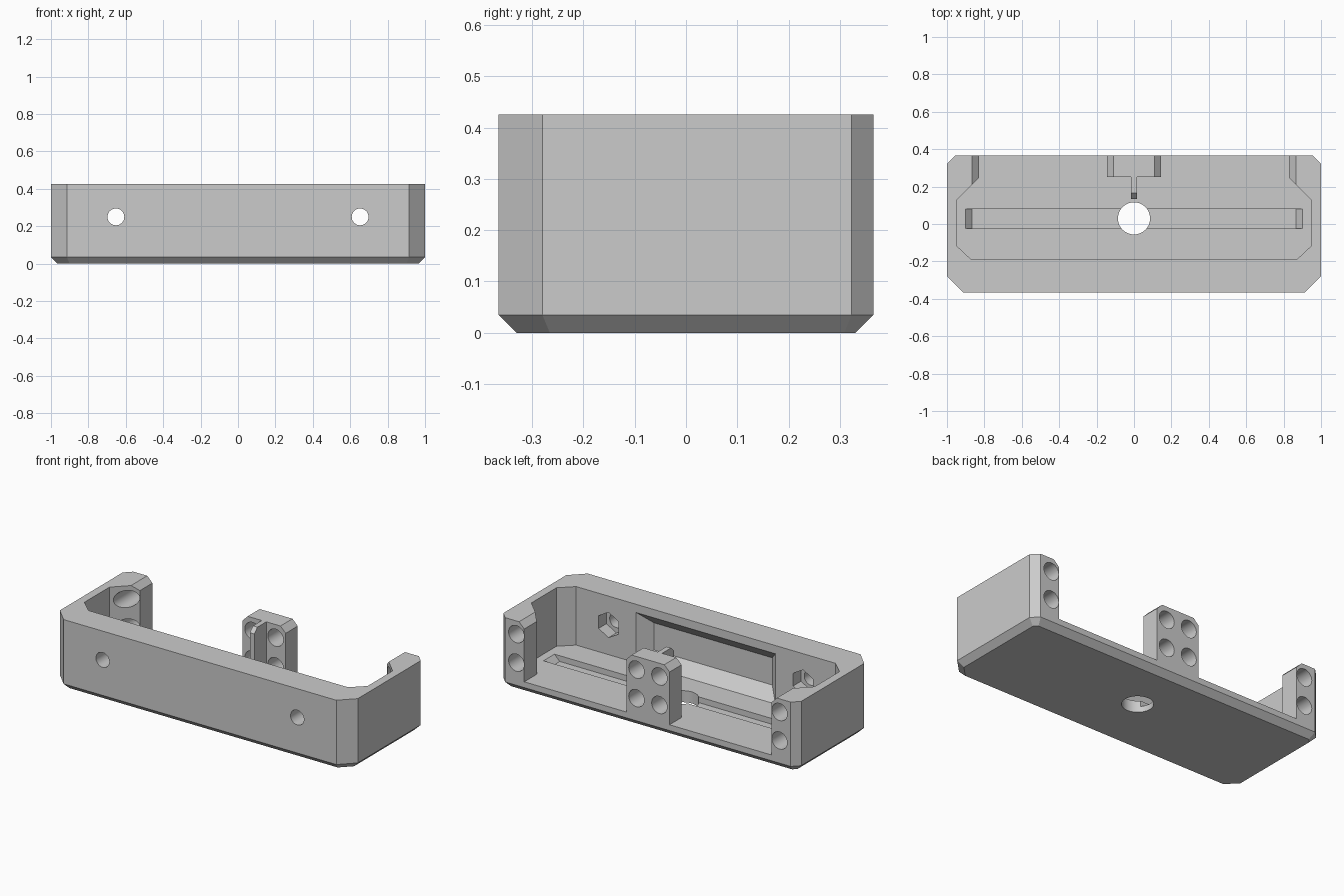
import bpy, bmesh, math
from mathutils import Vector

default = bpy.data.objects.get("Cube")
if default:
    bpy.data.objects.remove(default, do_unlink=True)

grey = bpy.data.materials.new("light_grey_plastic")
grey.use_nodes = True
colour = (0.6, 0.6, 0.6, 1)
grey.diffuse_color = colour
grey.node_tree.nodes["Principled BSDF"].inputs["Base Color"].default_value = colour

HALF_X, HALF_Y, TOP, FLOOR, BEVEL = 1.0, 0.365, 0.425, 0.07, 0.035
WALL_Y = -0.19  # inner surface of the front wall


def loft(name, loops):
    """Closed solid through matching loops of 3D points."""
    bm = bmesh.new()
    rings = [[bm.verts.new(p) for p in loop] for loop in loops]
    n = len(rings[0])
    for a, b in zip(rings, rings[1:]):
        for i in range(n):
            j = (i + 1) % n
            bm.faces.new((a[i], a[j], b[j], b[i]))
    bm.faces.new(rings[0])
    bm.faces.new(rings[-1])
    bmesh.ops.recalc_face_normals(bm, faces=bm.faces)
    mesh = bpy.data.meshes.new(name)
    bm.to_mesh(mesh)
    bm.free()
    mesh.materials.append(grey)
    obj = bpy.data.objects.new(name, mesh)
    bpy.context.collection.objects.link(obj)
    return obj


def prism(name, profile, axis, start, end):
    """Extrude a 2D profile along axis x, y or z."""
    place = {"x": lambda a, b, t: (t, a, b),
             "y": lambda a, b, t: (a, t, b),
             "z": lambda a, b, t: (a, b, t)}[axis]
    return loft(name, [[place(a, b, t) for a, b in profile] for t in (start, end)])


def ring(u, v, radius, sides):
    return [(u + radius * math.sin(math.tau * i / sides),
             v + radius * math.cos(math.tau * i / sides)) for i in range(sides)]


def mirrored(half):
    """Complete a right-hand profile with its mirror image."""
    return half + [(-x, y) for x, y in reversed(half)]


def rect(x, low, high):
    return mirrored([(x, low), (x, high)])


def cut(target, cutters):
    bpy.context.view_layer.objects.active = target
    for cutter in cutters:
        mod = target.modifiers.new("cut", "BOOLEAN")
        mod.operation, mod.solver, mod.object = "DIFFERENCE", "EXACT", cutter
        bpy.ops.object.modifier_apply(modifier=mod.name)
        bpy.data.objects.remove(cutter, do_unlink=True)


def smooth(obj):
    bpy.ops.object.select_all(action="DESELECT")
    obj.select_set(True)
    bpy.context.view_layer.objects.active = obj
    bpy.ops.object.shade_smooth_by_angle(angle=math.radians(25))


# Tray body with chamfered corners and lower edge
def outline(inset, z):
    x, y = HALF_X - inset, HALF_Y - inset
    front, back = (c - 0.586 * inset for c in (0.085, 0.042))
    half = [(x - front, -y), (x, front - y), (x, y - back), (x - back, y)]
    return [(a, b, z) for a, b in mirrored(half)]


tray = loft("tray_body", [outline(BEVEL, 0), outline(0, BEVEL), outline(0, TOP)])

# Main pocket, open at the back, with chamfered upper edges on the corner posts
pocket = prism("pocket_cutter", mirrored([
    (0.87, WALL_Y), (0.95, -0.115), (0.95, 0.125), (0.83, 0.245), (0.83, 0.5)]),
    "z", FLOOR, 0.6)
mouth = prism("mouth_cutter", mirrored([
    (0.83, 0.3), (0.83, TOP - BEVEL), (0.9, TOP + BEVEL)]), "y", 0.2, 0.5)

# Shallow floor slot with sloped ends, and the round floor opening
slot = prism("slot_cutter", mirrored([(0.865, 0.035), (0.9, FLOOR), (0.9, 0.1)]),
             "y", -0.025, 0.08)
opening = prism("opening_cutter", ring(0, 0.03, 0.086, 48), "z", -0.1, 0.2)

# Sloped recess inside the front wall
depth = 0.07
recess = loft("recess_cutter", [
    [(x, y, z) for x, z in rect(w, low, high)] for y, w, low, high in (
        (WALL_Y + 0.02, 0.467, FLOOR, 0.375),
        (WALL_Y, 0.467, FLOOR, 0.375),
        (WALL_Y - depth, 0.467 - depth, FLOOR + depth, 0.375 - depth))])
cutters = [pocket, mouth, slot, opening, recess]

# Front screw holes with hexagonal nut seats, and holes in the corner posts
for side in (-1, 1):
    x = side * 0.653
    cutters.append(prism("screw_cutter", ring(x, 0.25, 0.045, 32), "y", -0.5, -0.1))
    cutters.append(prism("nut_cutter", ring(x, 0.25, 0.077, 6), "y", WALL_Y - 0.075, -0.1))
    for z in (0.172, 0.345):
        cutters.append(prism("post_hole_cutter", ring(side * 0.883, z, 0.052, 32),
                             "y", 0.1, 0.5))
cut(tray, cutters)
smooth(tray)

# Central post with chamfered top and four through holes
post = prism("centre_post", mirrored([
    (0.145, FLOOR), (0.145, TOP - BEVEL), (0.11, TOP)]), "y", 0.25, HALF_Y)
cut(post, [prism("post_hole_cutter", ring(x, z, 0.052, 32), "y", 0.1, 0.5)
           for x in (-0.077, 0.077) for z in (0.172, 0.345)])
smooth(post)

# Thin stiffening rib in front of the post
prism("post_rib", [(0.25, FLOOR), (0.25, TOP), (0.165, TOP),
                   (0.135, TOP - 0.03), (0.135, FLOOR)], "x", -0.015, 0.015)
